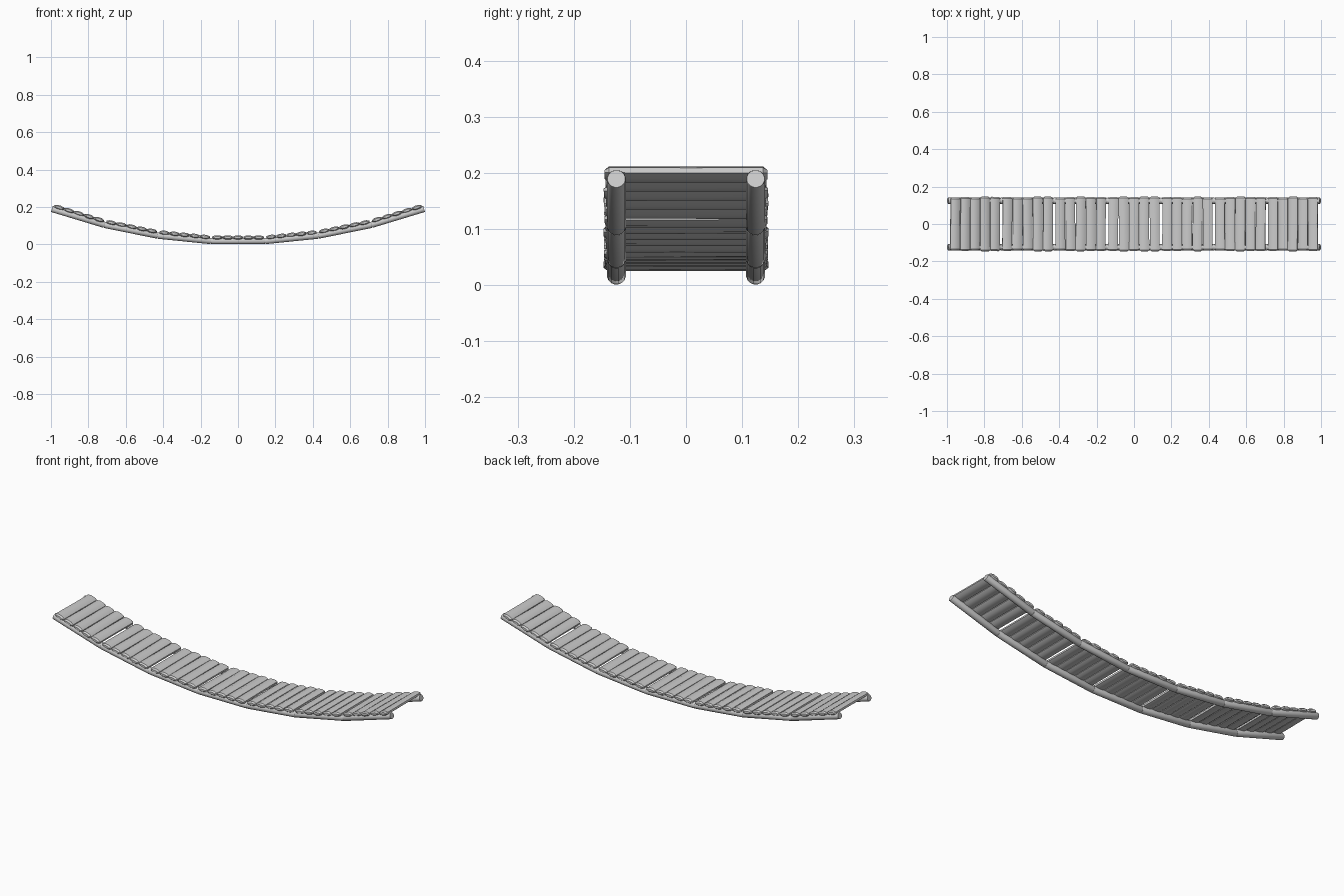
import bpy, bmesh, math, random
from mathutils import Matrix, Vector

if "Cube" in bpy.data.objects:
    bpy.data.objects.remove(bpy.data.objects["Cube"])

random.seed(4)
RAIL_R, RAIL_Y, LOGS = 0.017, 0.124, 5
XS = [-0.995, -0.715, -0.43, -0.145, 0.145, 0.43, 0.715, 0.995]


def sag(x):
    return 0.018 + 0.177 * (x * x - 0.145 ** 2)


def rod(name, rings, sides, matrix):
    """Lathed rod along local Z from (height, rx, ry) rings."""
    bm = bmesh.new()
    loops = []
    for h, rx, ry in rings:
        loops.append([bm.verts.new((rx * math.cos(math.tau * (i + .5) / sides),
                                    ry * math.sin(math.tau * (i + .5) / sides), h))
                      for i in range(sides)])
    for a, b in zip(loops, loops[1:]):
        for i in range(sides):
            j = (i + 1) % sides
            bm.faces.new((a[i], a[j], b[j], b[i]))
    bm.faces.new(loops[0][::-1])
    bm.faces.new(loops[-1])
    bm.transform(matrix)
    bmesh.ops.recalc_face_normals(bm, faces=bm.faces)
    for f in bm.faces:
        f.smooth = len(f.verts) == 4
    me = bpy.data.meshes.new(name)
    bm.to_mesh(me)
    bm.free()
    ob = bpy.data.objects.new(name, me)
    bpy.context.collection.objects.link(ob)
    bpy.context.view_layer.objects.active = ob
    bpy.ops.object.select_all(action='DESELECT')
    ob.select_set(True)
    bpy.ops.object.shade_smooth_by_angle(angle=math.radians(35))


for s, (x0, x1) in enumerate(zip(XS, XS[1:])):
    a, b = Vector((x0, 0, sag(x0))), Vector((x1, 0, sag(x1)))
    length = (b - a).length
    angle = math.atan2(b.z - a.z, b.x - a.x)
    # segment frame: local x along the walkway, y across, z up
    frame = Matrix.Translation((a + b) / 2) @ Matrix.Rotation(-angle, 4, 'Y')

    # side rails with slightly bevelled ends
    for side, y in (("front", -RAIL_Y), ("back", RAIL_Y)):
        h = length / 2
        rings = [(-h, RAIL_R - .001, RAIL_R - .001), (-h + .003, RAIL_R, RAIL_R),
                 (h - .003, RAIL_R, RAIL_R), (h, RAIL_R - .001, RAIL_R - .001)]
        rod(f"{side}_rail_{s + 1}", rings, 16,
            frame @ Matrix.Translation((0, y, 0)) @ Matrix.Rotation(math.pi / 2, 4, 'Y'))

    # cross logs: flattened, chamfered, slightly uneven
    pitch = (length - 0.014) / LOGS
    for i in range(LOGS):
        rx, ry = pitch * .52, 0.0125
        h = 0.143 + random.uniform(-.002, .004)
        rings = [(-h, rx * .7, ry * .5), (-h + .008, rx, ry),
                 (0, rx * .97, ry), (h - .008, rx, ry), (h, rx * .7, ry * .5)]
        pos = Matrix.Translation(((i - (LOGS - 1) / 2) * pitch, 0, 0.0185))
        yaw = Matrix.Rotation(random.uniform(-.012, .012), 4, 'Z')
        rod(f"log_{s + 1}_{i + 1}", rings, 8,
            frame @ pos @ yaw @ Matrix.Rotation(math.pi / 2, 4, 'X'))
